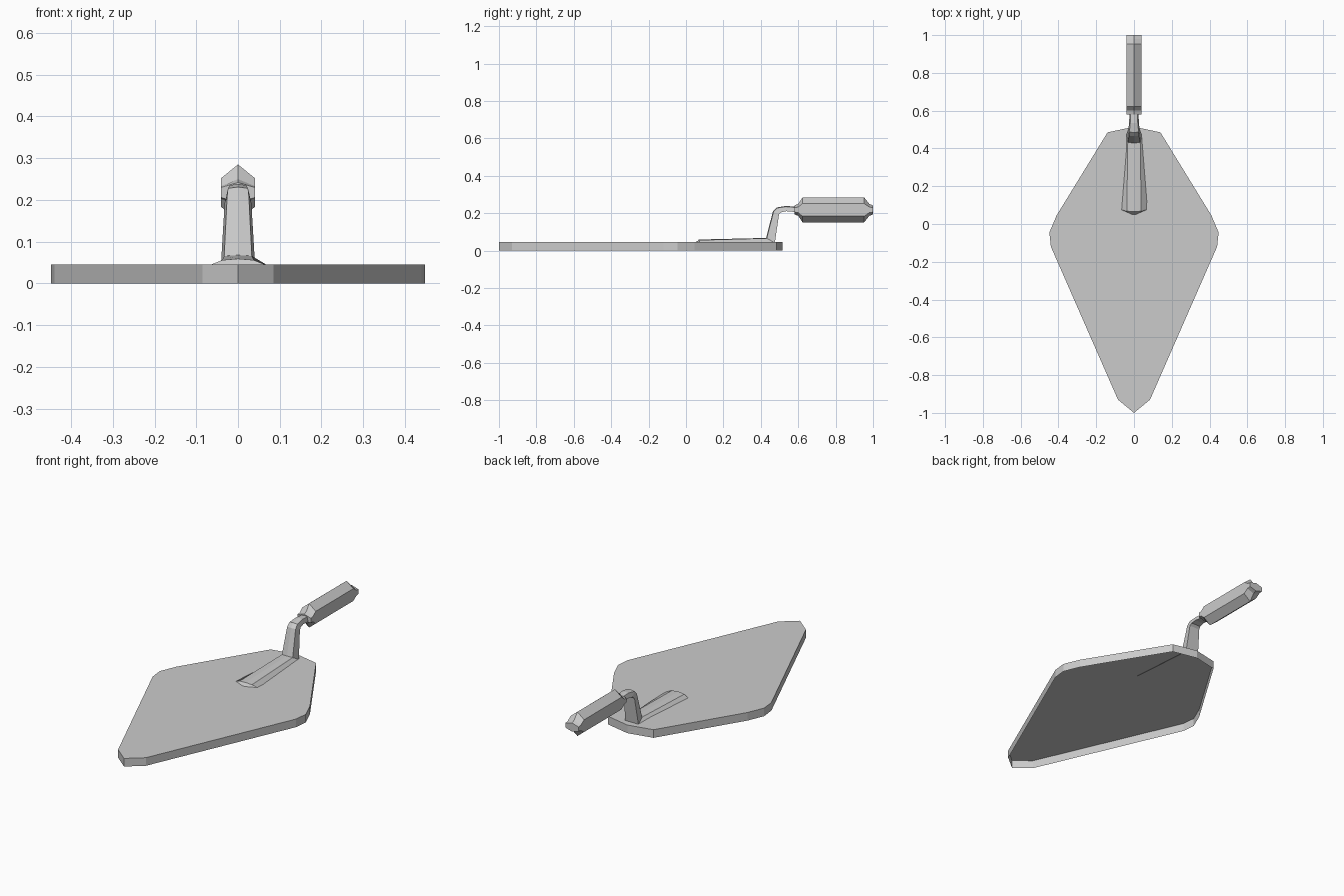
import bpy, bmesh

if "Cube" in bpy.data.objects:
    bpy.data.objects.remove(bpy.data.objects["Cube"])


def make_object(name, bm):
    bmesh.ops.recalc_face_normals(bm, faces=bm.faces)
    mesh = bpy.data.meshes.new(name)
    bm.to_mesh(mesh)
    bm.free()
    obj = bpy.data.objects.new(name, mesh)
    bpy.context.collection.objects.link(obj)
    return obj


def loft(name, sections, cap_start=True):
    """Skin a list of equal-length closed rings and cap the ends."""
    bm = bmesh.new()
    rings = [[bm.verts.new(p) for p in s] for s in sections]
    n = len(rings[0])
    for a, b in zip(rings, rings[1:]):
        for i in range(n):
            j = (i + 1) % n
            bm.faces.new((a[i], a[j], b[j], b[i]))
    if cap_start:
        bm.faces.new(rings[0])
    bm.faces.new(rings[-1])
    return make_object(name, bm)


# Blade: mirrored half outline, a flat top with a skirt, open underneath
half = [(0, -1), (0.085, -0.93), (0.44, -0.12), (0.448, -0.045),
        (0.41, 0.045), (0.14, 0.485), (0, 0.515)]
outline = half + [(-x, y) for x, y in half[-2:0:-1]]
loft("blade", [[(x, y, z) for x, y in outline] for z in (0, 0.045)],
     cap_start=False)


# Shank: six-sided bar running along the blade, up the neck and into the handle
def shank_section(top, bottom, w_top, w_bottom, ridge=0.004, nose=0.0):
    dy, dz = top[0] - bottom[0], top[1] - bottom[1]
    d = (dy * dy + dz * dz) ** 0.5
    crest = (0, top[0] + dy / d * ridge, top[1] + dz / d * ridge)
    keel = (0, bottom[0] - nose, bottom[1])
    return [(w_bottom, *bottom), (w_top, *top), crest,
            (-w_top, *top), (-w_bottom, *bottom), keel]


loft("shank", [
    shank_section((0.068, 0.056), (0.077, 0.042), 0.038, 0.073, nose=0.032),
    shank_section((0.432, 0.066), (0.475, 0.042), 0.033, 0.041),
    shank_section((0.468, 0.208), (0.497, 0.193), 0.026, 0.032),
    shank_section((0.487, 0.228), (0.508, 0.205), 0.024, 0.029),
    shank_section((0.535, 0.235), (0.537, 0.211), 0.020, 0.026),
    shank_section((0.60, 0.230), (0.60, 0.205), 0.017, 0.023),
])


# Handle: six-sided grip, pinched in height at both ends
def grip_section(y, up, side, width=0.041, z=0.218):
    return [(0, y, z + up), (width, y, z + side), (width, y, z - side),
            (0, y, z - up), (-width, y, z - side), (-width, y, z + side)]


loft("handle", [
    grip_section(0.58, 0.024, 0.012),
    grip_section(0.60, 0.032, 0.015),
    grip_section(0.623, 0.067, 0.034),
    grip_section(0.952, 0.067, 0.034),
    grip_section(0.98, 0.032, 0.015),
    grip_section(1.0, 0.024, 0.012),
])
